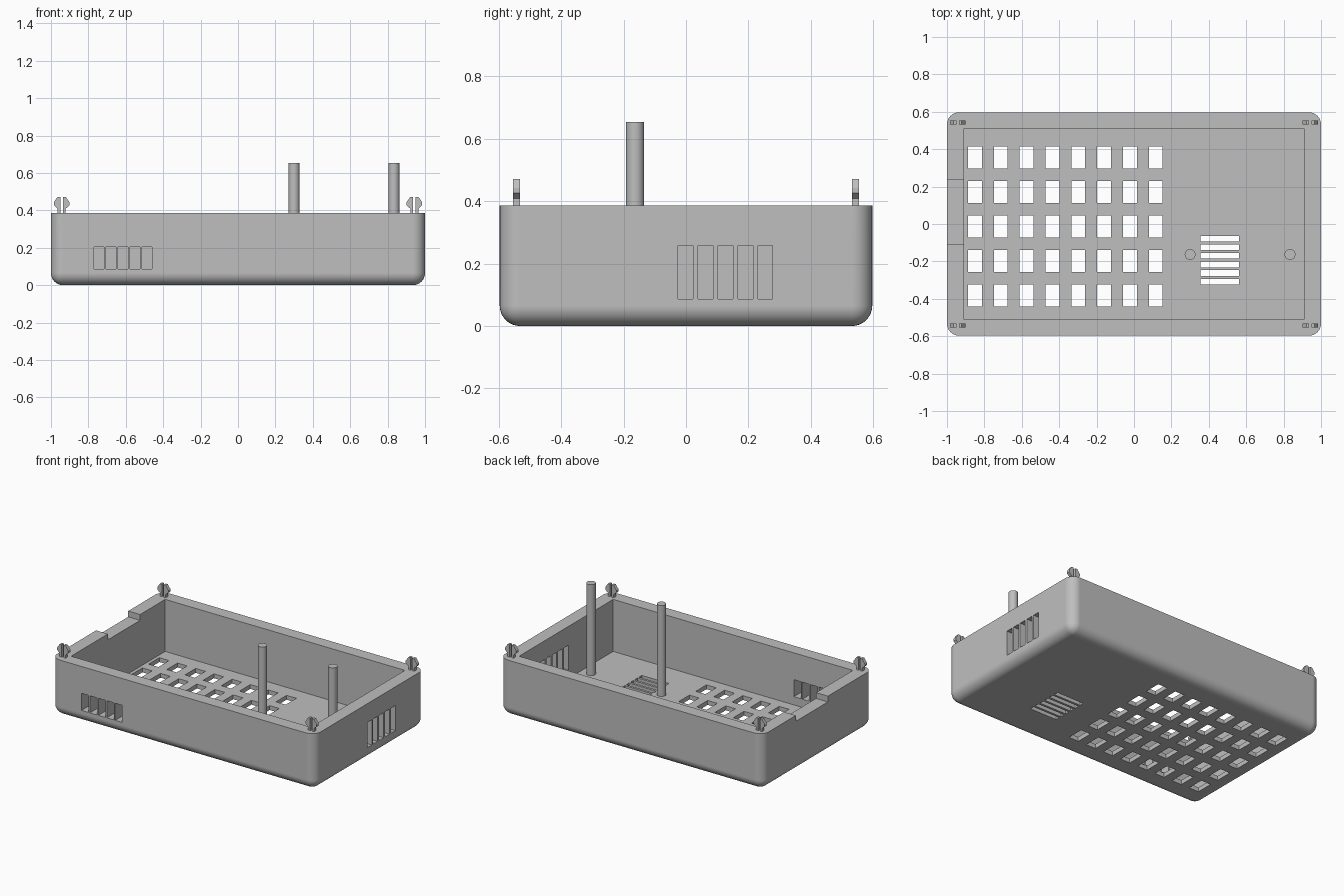
import bpy, bmesh, math
from mathutils import Matrix, Vector

cube = bpy.data.objects.get("Cube")
if cube:
    bpy.data.objects.remove(cube, do_unlink=True)

GREY = (0.52, 0.52, 0.52, 1)
plastic = bpy.data.materials.new("grey plastic")
plastic.use_nodes = True
plastic.diffuse_color = GREY
plastic.node_tree.nodes["Principled BSDF"].inputs["Base Color"].default_value = GREY

HALF_X, HALF_Y, HEIGHT = 1.0, 0.597, 0.387
WALL, FLOOR, RADIUS = 0.09, 0.03, 0.065


def add_box(bm, x0, x1, y0, y1, z0, z1):
    size = Matrix.Diagonal((x1 - x0, y1 - y0, z1 - z0, 1))
    place = Matrix.Translation(((x0 + x1) / 2, (y0 + y1) / 2, (z0 + z1) / 2))
    bmesh.ops.create_cube(bm, size=1, matrix=place @ size)


def make_object(name, bm):
    bmesh.ops.recalc_face_normals(bm, faces=bm.faces)
    mesh = bpy.data.meshes.new(name)
    bm.to_mesh(mesh)
    bm.free()
    mesh.materials.append(plastic)
    obj = bpy.data.objects.new(name, mesh)
    bpy.context.collection.objects.link(obj)
    return obj


def activate(obj):
    bpy.ops.object.select_all(action='DESELECT')
    obj.select_set(True)
    bpy.context.view_layer.objects.active = obj


def cut(obj, cutter):
    cutter.hide_render = True
    mod = obj.modifiers.new("cut", 'BOOLEAN')
    mod.operation, mod.solver, mod.object = 'DIFFERENCE', 'EXACT', cutter
    activate(obj)
    bpy.ops.object.modifier_apply(modifier=mod.name)
    bpy.data.objects.remove(cutter, do_unlink=True)


# Tray body: rounded upright corners and bottom rim, crisp top rim
bm = bmesh.new()
add_box(bm, -HALF_X, HALF_X, -HALF_Y, HALF_Y, 0, HEIGHT)
rounded = [e for e in bm.edges if min(v.co.z for v in e.verts) < 0.01]
bmesh.ops.bevel(bm, geom=rounded, offset=RADIUS, segments=8, profile=0.5, affect='EDGES')
tray = make_object("tray", bm)

# Cavity
bm = bmesh.new()
inner_x, inner_y = HALF_X - WALL, HALF_Y - WALL + 0.003
add_box(bm, -inner_x, inner_x, -inner_y, inner_y, FLOOR, HEIGHT + 0.2)
cut(tray, make_object("cavity_cutter", bm))

# Openings in the floor and walls
bm = bmesh.new()
for col in range(8):
    for row in range(5):
        x, y = -0.85 + 0.138 * col, 0.356 - 0.1845 * row
        add_box(bm, x - 0.037, x + 0.037, y - 0.058, y + 0.058, -0.05, 0.06)
for i in range(6):
    y = -0.079 - 0.0458 * i
    add_box(bm, 0.355, 0.562, y - 0.015, y + 0.015, -0.05, 0.06)
for i in range(5):
    x, y = -0.77 + 0.064 * i, -0.026 + 0.064 * i
    add_box(bm, x, x + 0.053, -HALF_Y - 0.05, -inner_y + 0.05, 0.086, 0.203)
    add_box(bm, inner_x - 0.05, HALF_X + 0.05, y, y + 0.048, 0.086, 0.258)
add_box(bm, -HALF_X - 0.05, -inner_x + 0.05, -0.11, 0.238, HEIGHT - 0.04, HEIGHT + 0.1)
cut(tray, make_object("opening_cutter", bm))
activate(tray)
bpy.ops.object.shade_smooth_by_angle(angle=math.radians(30))
tray.modifiers.new("even shading", 'WEIGHTED_NORMAL').keep_sharp = True

# Two tall round posts standing on the floor
for name, x in (("left_post", 0.834), ("middle_post", 0.30)):
    bm = bmesh.new()
    z0, z1 = FLOOR - 0.01, 0.654
    bmesh.ops.create_cone(bm, cap_ends=True, segments=32, radius1=0.029, radius2=0.029,
                          depth=z1 - z0, matrix=Matrix.Translation((x, -0.163, (z0 + z1) / 2)))
    post = make_object(name, bm)
    activate(post)
    bpy.ops.object.shade_smooth_by_angle(angle=math.radians(30))

# Split snap clips on the four corners
PRONG = [(0.007, -0.01), (0.022, -0.01), (0.022, 0.022), (0.042, 0.040),
         (0.042, 0.056), (0.022, 0.085), (0.007, 0.085)]
for side_x, x_name in ((1, "left"), (-1, "right")):
    for side_y, y_name in ((1, "back"), (-1, "front")):
        bm = bmesh.new()
        for flip in (1, -1):
            verts = [bm.verts.new((side_x * 0.943 + flip * px, side_y * 0.543 - 0.0115, HEIGHT + pz))
                     for px, pz in PRONG]
            face = bm.faces.new(verts)
            out = bmesh.ops.extrude_face_region(bm, geom=[face])
            moved = [g for g in out["geom"] if isinstance(g, bmesh.types.BMVert)]
            bmesh.ops.translate(bm, verts=moved, vec=Vector((0, 0.023, 0)))
        make_object(f"{y_name}_{x_name}_clip", bm)
